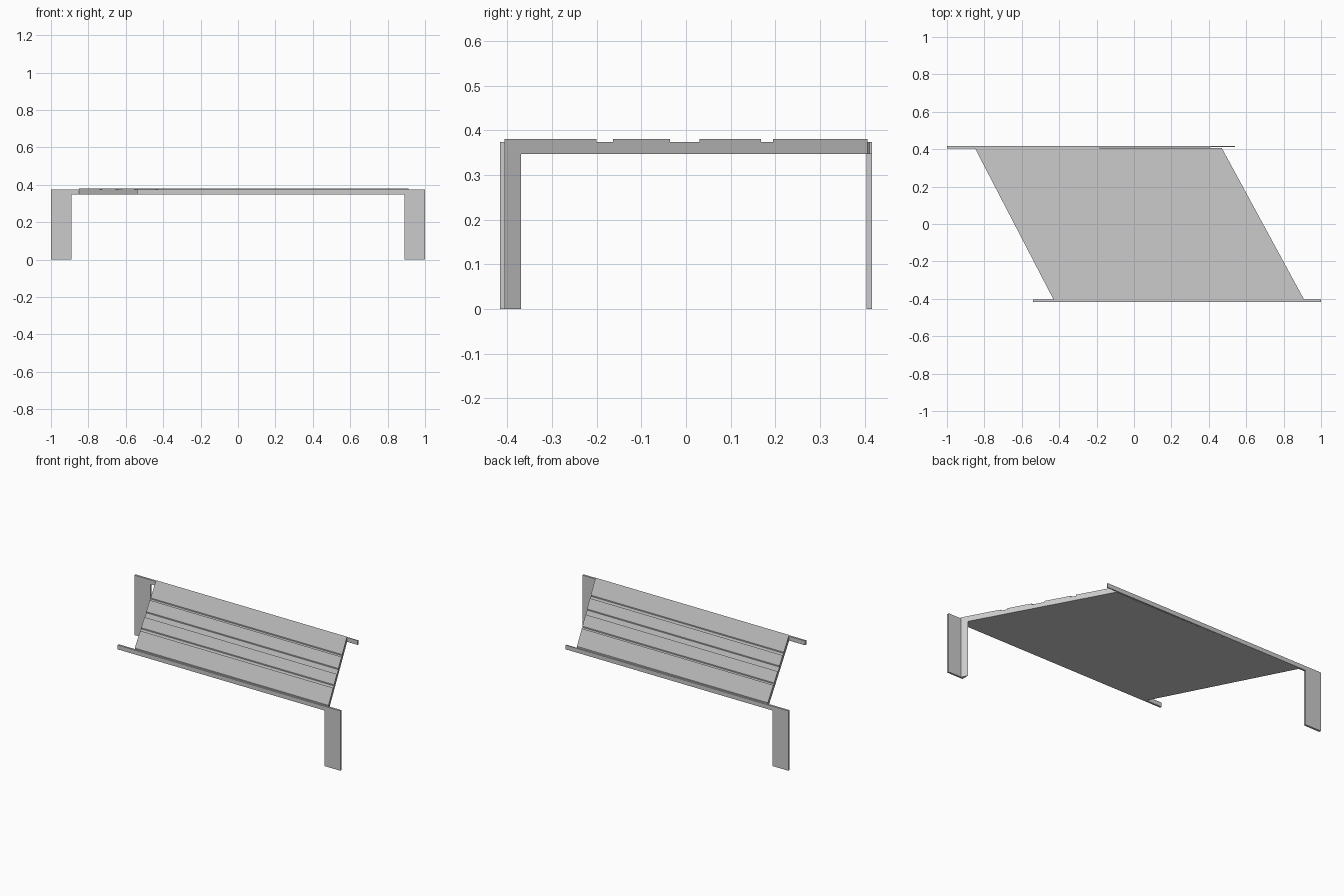
import bpy, bmesh

if "Cube" in bpy.data.objects:
    bpy.data.objects.remove(bpy.data.objects["Cube"])

TOP, STEP, UNDER = 0.381, 0.374, 0.347


def loft(name, ring_a, ring_b):
    """Close two matching rings of points into a solid."""
    bm = bmesh.new()
    a = [bm.verts.new(p) for p in ring_a]
    b = [bm.verts.new(p) for p in ring_b]
    bm.faces.new(a)
    bm.faces.new(b[::-1])
    n = len(a)
    for i in range(n):
        j = (i + 1) % n
        bm.faces.new((a[i], b[i], b[j], a[j]))
    bmesh.ops.recalc_face_normals(bm, faces=bm.faces)
    me = bpy.data.meshes.new(name)
    bm.to_mesh(me)
    bm.free()
    ob = bpy.data.objects.new(name, me)
    bpy.context.collection.objects.link(ob)
    return ob


# Skewed ends of the deck, as x along y
def left_x(y):
    return -0.64 - 0.519 * y


def right_x(y):
    return 0.69 - 0.543 * y


# Deck: grooved cross-section swept between the two skewed ends
profile = [(-0.407, UNDER), (-0.407, TOP)]
for y0, y1 in ((-0.2, -0.163), (-0.036, 0.03), (0.168, 0.195)):
    profile += [(y0, TOP), (y0, STEP), (y1, STEP), (y1, TOP)]
profile += [(0.407, TOP), (0.407, UNDER)]
loft("deck",
     [(left_x(y), y, z) for y, z in profile],
     [(right_x(y), y, z) for y, z in profile])


# Side beams, each with one leg at its outer end
def beam(name, sign, outer_y, inner_y):
    pts = [(-0.54, UNDER), (0.89, UNDER), (0.89, 0), (1, 0), (1, STEP), (-0.54, STEP)]
    loft(name,
         [(sign * x, outer_y, z) for x, z in pts],
         [(sign * x, inner_y(sign * x), z) for x, z in pts])


beam("front_beam_and_leg", 1, -0.417, lambda x: -0.405)
beam("back_beam_and_leg", -1, 0.417, lambda x: 0.4085 + 0.0045 * x)

# Wedge behind the front leg, flush with the skewed deck end
wedge = [(0.89, -0.408), (right_x(-0.408), -0.408), (0.89, -0.37)]
loft("front_leg_wedge",
     [(x, y, 0) for x, y in wedge],
     [(x, y, UNDER) for x, y in wedge])
